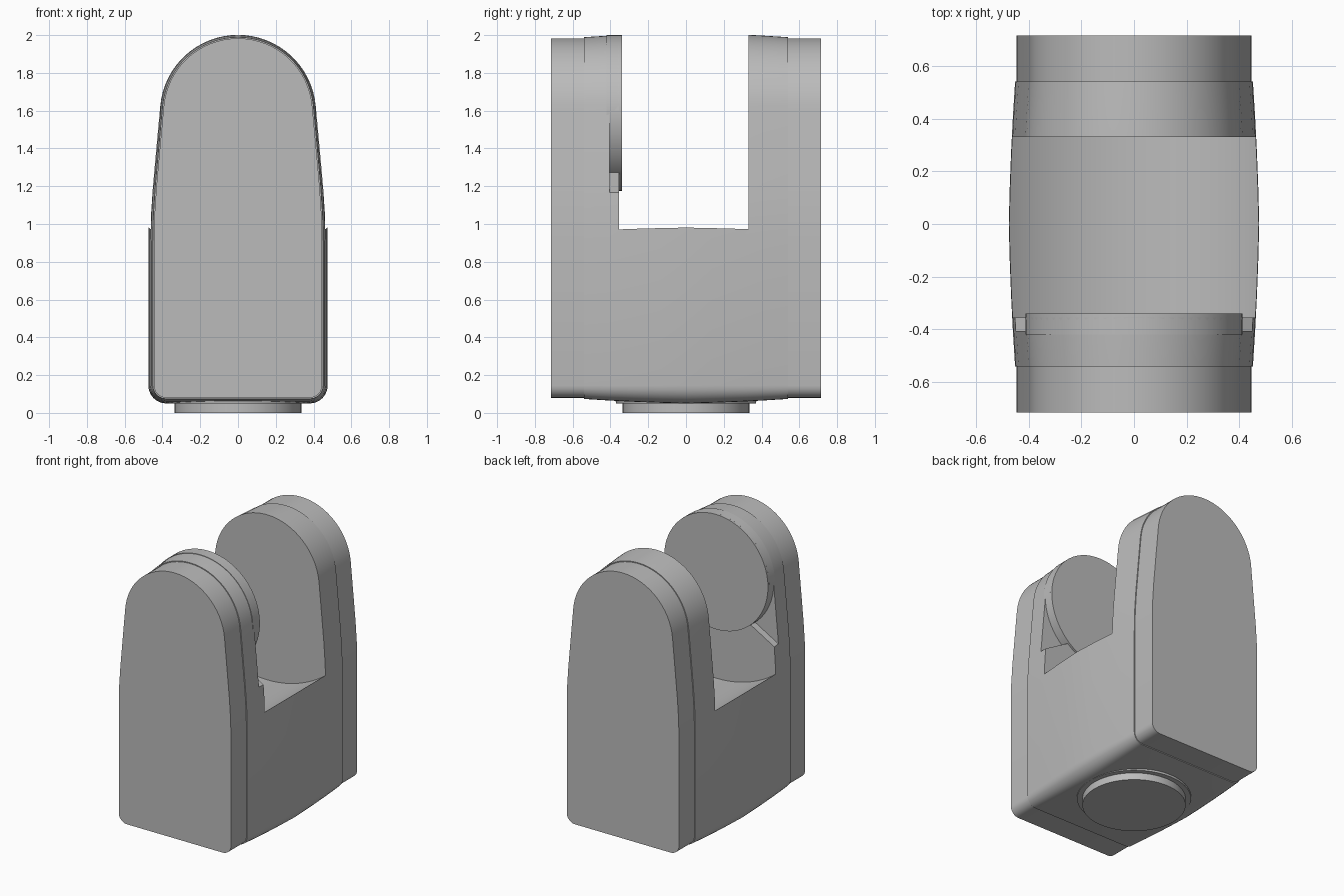
import bpy
import bmesh
from math import sin, cos, radians

old = bpy.data.objects.get("Cube")
if old:
    bpy.data.objects.remove(old, do_unlink=True)

PIVOT_Z = 1.588   # centre of the rounded top

grey = bpy.data.materials.new("plain_grey")
grey.use_nodes = True
grey.diffuse_color = (0.5, 0.5, 0.5, 1)
grey.node_tree.nodes["Principled BSDF"].inputs["Base Color"].default_value = (0.5, 0.5, 0.5, 1)


def arc(cx, cz, r, start, end, steps):
    angles = [radians(start + (end - start) * i / steps) for i in range(steps + 1)]
    return [(cx + r * cos(a), cz + r * sin(a)) for a in angles]


def loft(name, sections):
    """Skin a list of (y, [(x, z), ...]) sections and cap both ends."""
    bm = bmesh.new()
    rings = [[bm.verts.new((x, y, z)) for x, z in pts] for y, pts in sections]
    n = len(rings[0])
    for a, b in zip(rings, rings[1:]):
        for i in range(n):
            j = (i + 1) % n
            bm.faces.new((a[i], a[j], b[j], b[i]))
    bm.faces.new(rings[0])
    bm.faces.new(rings[-1])
    bmesh.ops.recalc_face_normals(bm, faces=bm.faces)
    mesh = bpy.data.meshes.new(name)
    bm.to_mesh(mesh)
    bm.free()
    mesh.materials.append(grey)
    obj = bpy.data.objects.new(name, mesh)
    bpy.context.collection.objects.link(obj)
    return obj


def activate(obj):
    bpy.ops.object.select_all(action="DESELECT")
    obj.select_set(True)
    bpy.context.view_layer.objects.active = obj


def cut(obj, cutter):
    cutter.hide_render = True
    mod = obj.modifiers.new("cut", "BOOLEAN")
    mod.operation = "DIFFERENCE"
    mod.solver = "EXACT"
    mod.object = cutter
    activate(obj)
    bpy.ops.object.modifier_apply(modifier=mod.name)
    bpy.data.objects.remove(cutter, do_unlink=True)


def smooth(obj):
    activate(obj)
    bpy.ops.object.shade_smooth_by_angle(angle=radians(30))


def body_profile(o):
    """Arched outline, grown outwards by o."""
    half = arc(0.38, 0.145, 0.065 + o, -90, 0, 6)
    half += [(x + o, z) for x, z in
             ((0.445, 0.9), (0.442, 1.05), (0.432, 1.2), (0.414, 1.4))]
    half += arc(0, PIVOT_Z, 0.395 + o, 5, 90, 16)
    return half + [(-x, z) for x, z in reversed(half[:-1])]


def bulge(y):
    return 0.03 - 0.02 * abs(y) - 0.045 * y * y


# Body: straight end slabs with a slightly swollen middle
middle = [i * 0.54 / 4 for i in range(-4, 5)]
sections = [(-0.715, body_profile(0)), (-0.54, body_profile(0))]
sections += [(y, body_profile(bulge(y))) for y in middle]
sections += [(0.54, body_profile(0)), (0.715, body_profile(0))]
body = loft("forked_body", sections)

# Slot between the arms, with a hollow rounded floor
slot = arc(0, PIVOT_Z, 0.77, -160, -20, 40)
slot += [(slot[-1][0], 2.3), (slot[0][0], 2.3)]
cut(body, loft("slot_cutter", [(-0.355, slot), (0.33, slot)]))

# Side pockets with sloping ledges beside the pivot disc
for side in (-1, 1):
    pocket = [(side * x, z) for x, z in
              ((0.2, 1.31), (0.6, 1.08), (0.6, 1.6), (0.2, 1.6))]
    cut(body, loft("pocket_cutter", [(-0.405, pocket), (-0.3, pocket)]))
smooth(body)

# Pivot disc on the inner face of the front arm
circle = arc(0, PIVOT_Z, 0.412, 0, 360, 64)[:-1]
smooth(loft("pivot_disc", [(-0.42, circle), (-0.34, circle)]))


# Round foot under the body
def foot_part(name, r_bottom, r_top, z_bottom, z_top):
    bpy.ops.mesh.primitive_cone_add(
        vertices=64, radius1=r_bottom, radius2=r_top, depth=z_top - z_bottom,
        location=(0, 0, (z_bottom + z_top) / 2))
    obj = bpy.context.object
    obj.name = name
    obj.data.materials.append(grey)
    smooth(obj)


foot_part("foot_disc", 0.335, 0.335, 0, 0.06)
foot_part("foot_collar", 0.37, 0.375, 0.05, 0.08)
